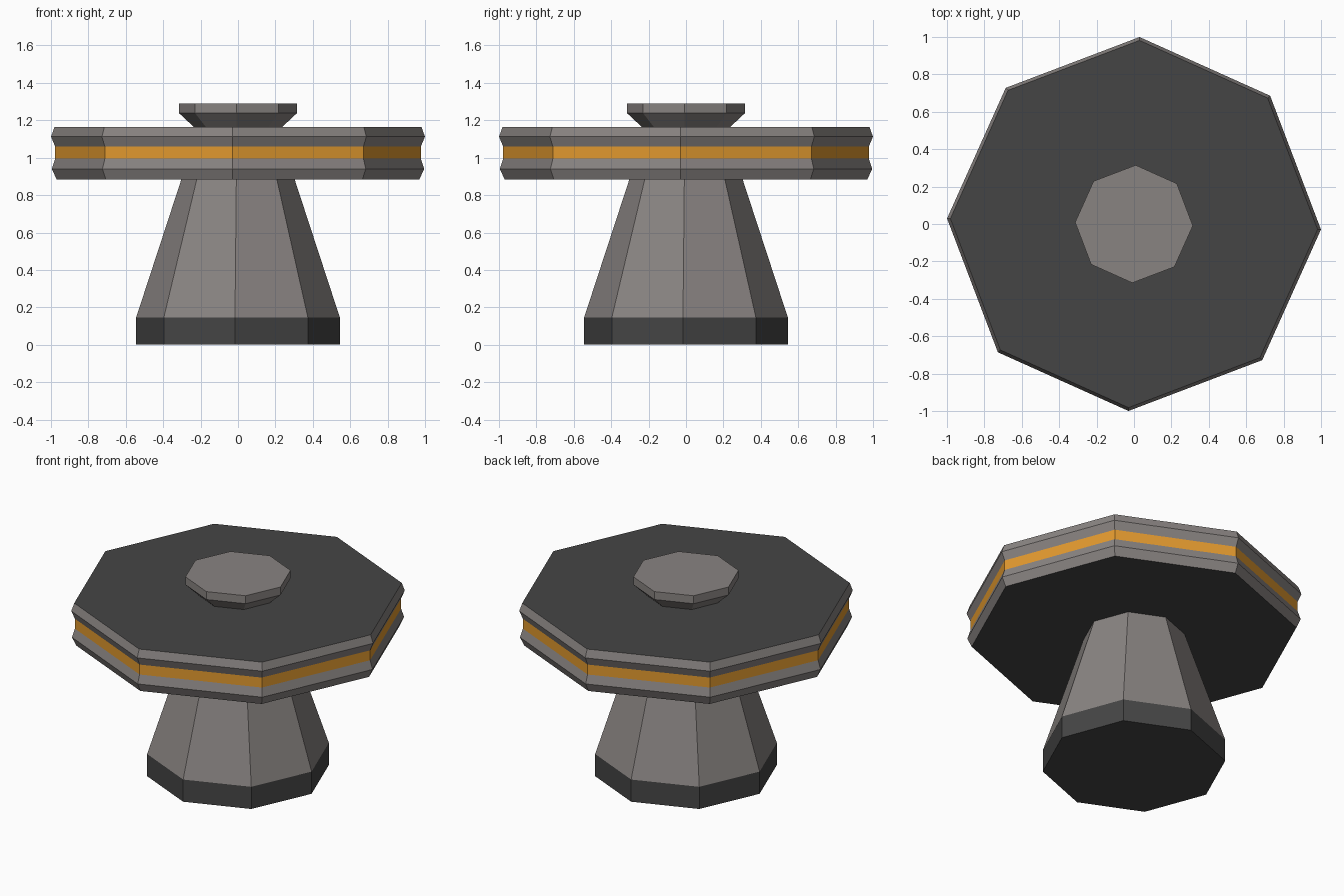
import bpy, bmesh, math

SIDES = 8
TWIST = math.radians(-1.7)

cube = bpy.data.objects.get("Cube")
if cube:
    bpy.data.objects.remove(cube, do_unlink=True)


def make_material(name, rgb):
    mat = bpy.data.materials.new(name)
    mat.use_nodes = True
    color = (*rgb, 1.0)
    mat.diffuse_color = color
    bsdf = next(n for n in mat.node_tree.nodes if n.type == "BSDF_PRINCIPLED")
    bsdf.inputs["Base Color"].default_value = color
    return mat


grey = make_material("warm grey", (0.25, 0.23, 0.222))
dark = make_material("charcoal", (0.06, 0.06, 0.06))
orange = make_material("amber", (0.76, 0.32, 0.028))


def turned(name, profile, sides, bottom=None, top=None):
    """Turn (radius, height) points into a faceted solid. `sides` holds one
    material per profile segment; `bottom` and `top` colour the end caps."""
    mats = list(dict.fromkeys(m for m in [*sides, bottom, top] if m))
    bm = bmesh.new()
    rings = []
    for r, z in profile:
        angles = [TWIST + math.tau * i / SIDES for i in range(SIDES)]
        rings.append([bm.verts.new((r * math.cos(a), r * math.sin(a), z)) for a in angles])
    for low, high, mat in zip(rings, rings[1:], sides):
        for i in range(SIDES):
            j = (i + 1) % SIDES
            bm.faces.new((low[i], low[j], high[j], high[i])).material_index = mats.index(mat)
    if bottom:
        bm.faces.new(rings[0][::-1]).material_index = mats.index(bottom)
    if top:
        bm.faces.new(rings[-1]).material_index = mats.index(top)
    mesh = bpy.data.meshes.new(name)
    bm.to_mesh(mesh)
    bm.free()
    for mat in mats:
        mesh.materials.append(mat)
    obj = bpy.data.objects.new(name, mesh)
    bpy.context.collection.objects.link(obj)
    return obj


# Straight-sided foot
turned("foot", [(0.545, 0), (0.545, 0.145)], [dark], bottom=dark)

# Tapered pedestal
turned("pedestal", [(0.545, 0.145), (0.303, 0.884)], [grey])

# Table top: two bevelled rims around a recessed amber band
turned("table_top",
       [(0.97, 0.884), (0.996, 0.94), (0.978, 0.995),
        (0.978, 1.06), (1.0, 1.112), (0.982, 1.163)],
       [grey, grey, orange, grey, grey], bottom=dark, top=dark)

# Flared centre knob
turned("centre_knob", [(0.235, 1.163), (0.315, 1.238), (0.315, 1.29)],
       [grey, grey], top=grey)
